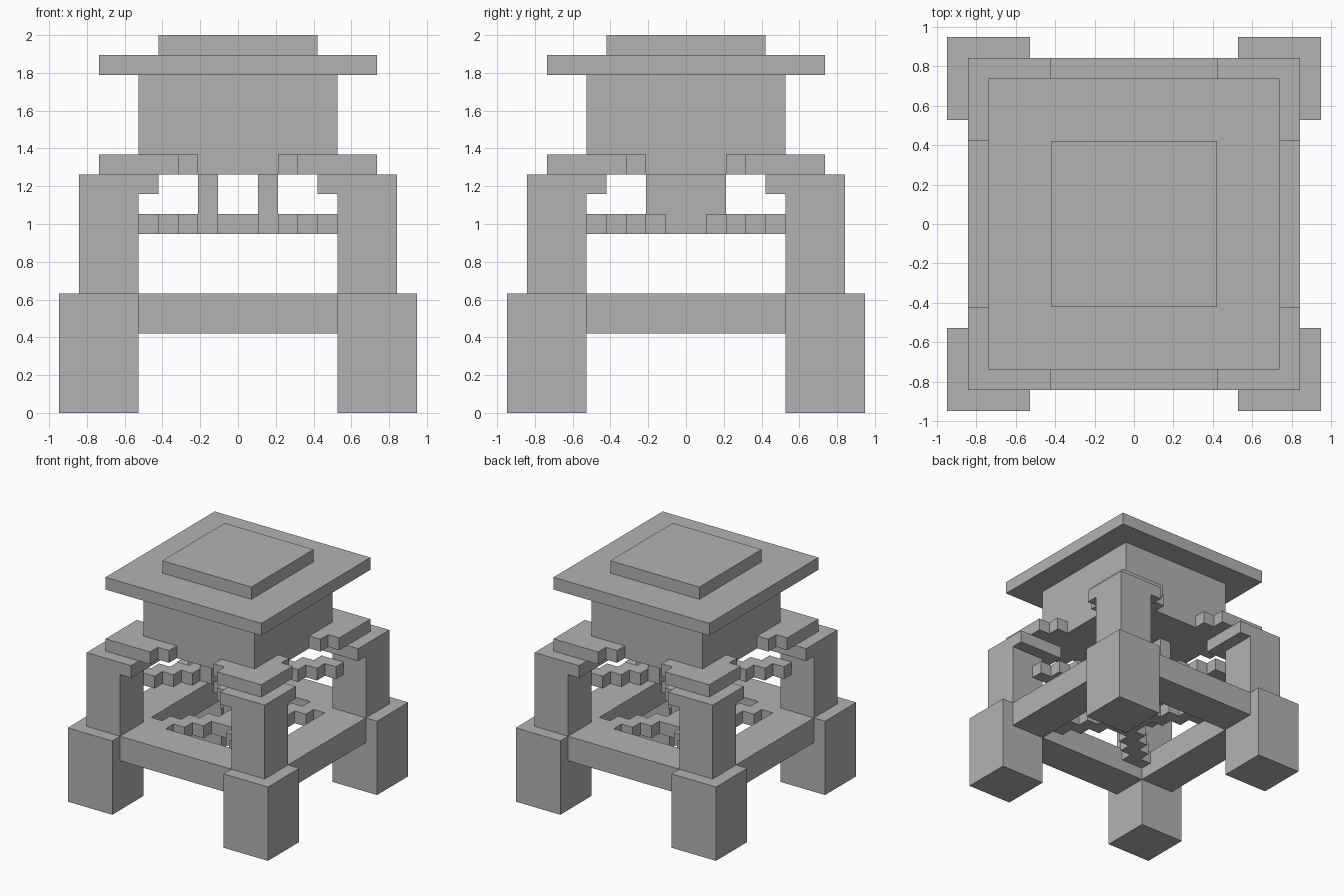
import bpy
import bmesh

U = 2 / 19  # one block unit

cube = bpy.data.objects.get("Cube")
if cube:
    bpy.data.objects.remove(cube, do_unlink=True)

stone = bpy.data.materials.new("plain_grey")
stone.use_nodes = True
stone.diffuse_color = (0.45, 0.45, 0.45, 1)
stone.node_tree.nodes["Principled BSDF"].inputs["Base Color"].default_value = (0.45, 0.45, 0.45, 1)

CORNERS = [(sx, sy) for sx in (-1, 1) for sy in (-1, 1)]


def blocks(name, boxes):
    """One object from boxes given as (x range, y range, z range) in block units."""
    bm = bmesh.new()
    for spans in boxes:
        lo = [min(s) * U for s in spans]
        hi = [max(s) * U for s in spans]
        for v in bmesh.ops.create_cube(bm, size=1)["verts"]:
            v.co = [hi[i] if v.co[i] > 0 else lo[i] for i in range(3)]
    mesh = bpy.data.meshes.new(name)
    bm.to_mesh(mesh)
    bm.free()
    mesh.materials.append(stone)
    obj = bpy.data.objects.new(name, mesh)
    bpy.context.collection.objects.link(obj)


def at_corners(name, boxes):
    """Repeat the boxes of one corner, mirrored, as four objects."""
    for sx, sy in CORNERS:
        side = ("back" if sy > 0 else "front") + ("_left" if sx > 0 else "_right")
        blocks(side + "_" + name, [([sx * a for a in x], [sy * b for b in y], z)
                                   for x, y, z in boxes])


# Legs: wide feet, narrower posts with overhanging caps
at_corners("foot", [((5, 9), (5, 9), (0, 6))])
at_corners("post", [((5, 8), (5, 8), (6, 11))])
at_corners("post_cap", [((4, 8), (4, 8), (11, 12))])

# Stepped collars hugging the corners of the body
collar = []
for near, far, start in ((5, 6, 2), (6, 7, 3)):
    collar.append(((start, far), (near, far), (12, 13)))
    collar.append(((near, far), (start, near), (12, 13)))
at_corners("collar", collar)

# Beams joining the feet
for s, fb, lr in ((-1, "front", "right"), (1, "back", "left")):
    span = (5 * s, 8 * s)
    blocks(fb + "_beam", [((-5, 5), span, (4, 6))])
    blocks(lr + "_beam", [(span, (-5, 5), (4, 6))])

# Zigzag diagonal braces between the beams
lower = [((k, k + 1), (k, min(k + 2, 5)), (5, 6)) for k in range(5)]
at_corners("lower_brace", lower)

# Zigzag diagonal braces below the body
upper = [((k, k + 2), (k, k + 1), (9, 10)) for k in range(5)]
at_corners("upper_brace", upper)

# Hangers carrying the upper braces
for s, side in ((-1, "right"), (1, "left")):
    blocks(side + "_hanger", [((s, 2 * s), (-2, 2), (10, 12))])

# Body and roof
blocks("body", [((-5, 5), (-5, 5), (12, 17))])
blocks("roof_slab", [((-7, 7), (-7, 7), (17, 18))])
blocks("roof_top", [((-4, 4), (-4, 4), (18, 19))])
